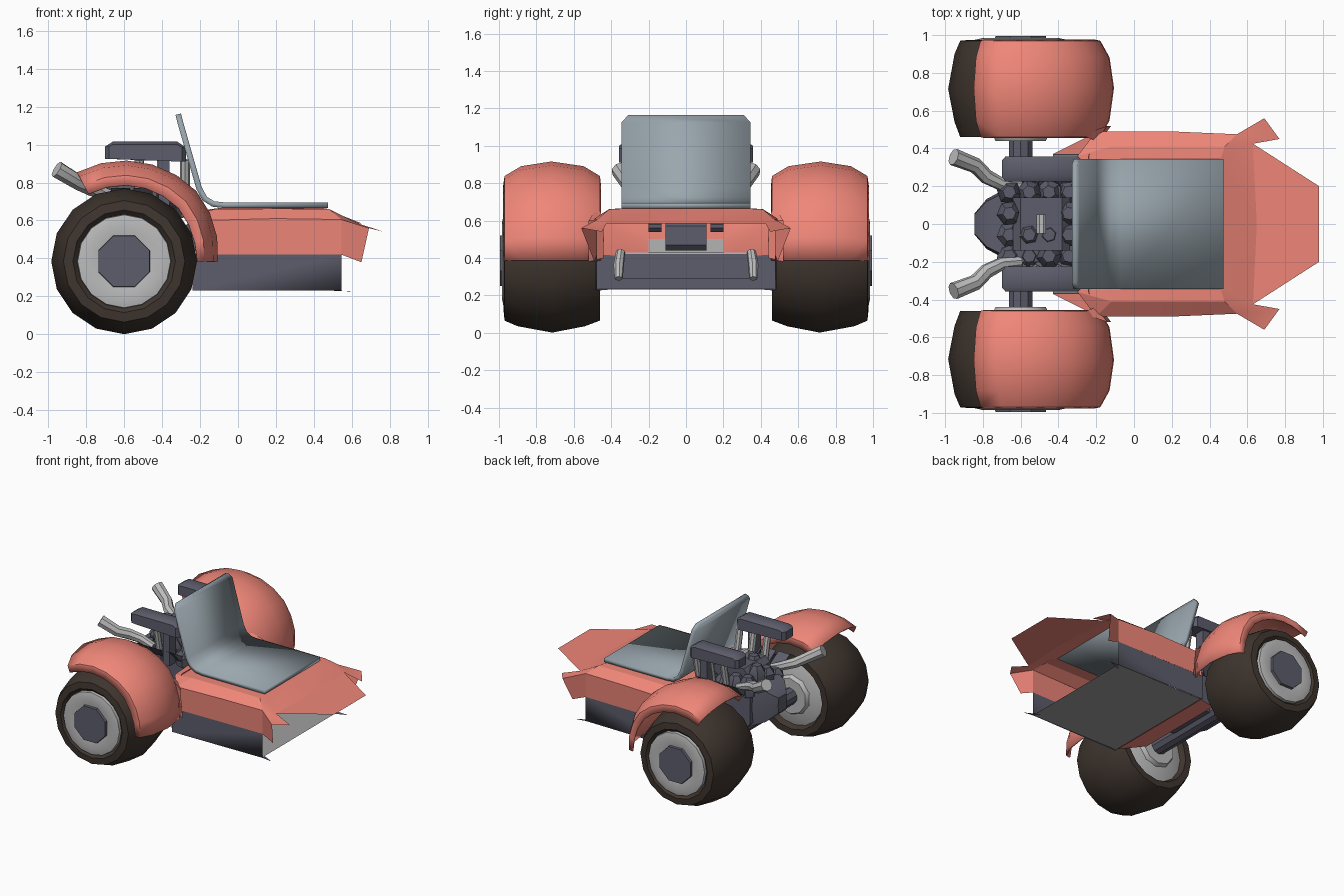
import bpy, bmesh, math, random
from mathutils import Vector

if "Cube" in bpy.data.objects:
    bpy.data.objects.remove(bpy.data.objects["Cube"])

random.seed(4)


def mat(name, c):
    m = bpy.data.materials.new(name)
    m.diffuse_color = (*c, 1)
    m.use_nodes = True
    m.node_tree.nodes["Principled BSDF"].inputs["Base Color"].default_value = m.diffuse_color
    return m


RED = mat("red_paint", (.87, .24, .19))
TYRE = mat("tyre_rubber", (.05, .036, .028))
DARK = mat("dark_metal", (.11, .11, .15))
SEAT = mat("seat_grey", (.32, .38, .42))
FLOOR = mat("floor_grey", (.35, .35, .35))
METAL = mat("light_metal", (.5, .5, .5))


def make(name, verts, faces, material, mirror=False, thick=0, angle=35):
    me = bpy.data.meshes.new(name)
    me.from_pydata([tuple(v) for v in verts], [], faces)
    bm = bmesh.new()
    bm.from_mesh(me)
    bmesh.ops.recalc_face_normals(bm, faces=bm.faces)
    bm.to_mesh(me)
    bm.free()
    ob = bpy.data.objects.new(name, me)
    bpy.context.collection.objects.link(ob)
    me.materials.append(material)
    if thick:
        s = ob.modifiers.new("thickness", 'SOLIDIFY')
        s.thickness, s.offset = thick, 0
    if mirror:
        ob.modifiers.new("mirror", 'MIRROR').use_axis = (False, True, False)
    bpy.ops.object.select_all(action='DESELECT')
    ob.select_set(True)
    bpy.context.view_layer.objects.active = ob
    bpy.ops.object.shade_smooth_by_angle(angle=math.radians(angle))
    return ob


def loft(name, rings, material, closed=True, caps=True, **kw):
    n = len(rings[0])
    verts = [p for r in rings for p in r]
    faces = []
    for i in range(len(rings) - 1):
        for j in range(n if closed else n - 1):
            k = (j + 1) % n
            faces.append((i*n + j, i*n + k, (i+1)*n + k, (i+1)*n + j))
    if closed and caps:
        faces += [tuple(range(n)), tuple(range((len(rings)-1)*n, len(rings)*n))]
    return make(name, verts, faces, material, **kw)


def box(name, x, y, z, material, ch=0, **kw):
    # box with optional chamfered corners in the xz outline
    prof = [(x[0]+ch, z[0]), (x[1]-ch, z[0]), (x[1], z[0]+ch), (x[1], z[1]-ch),
            (x[1]-ch, z[1]), (x[0]+ch, z[1]), (x[0], z[1]-ch), (x[0], z[0]+ch)]
    if not ch:
        prof = prof[0:1] + prof[1:2] + prof[4:6]
    return loft(name, [[(a, yy, b) for a, b in prof] for yy in y], material, **kw)


def lathe(name, c, prof, n, material, turn=.5, **kw):
    # prof: (y, radius) pairs around an axis parallel to y through c = (x, z)
    rings = [[(c[0] + r*math.cos(2*math.pi*(i+turn)/n), y,
               c[1] + r*math.sin(2*math.pi*(i+turn)/n)) for i in range(n)] for y, r in prof]
    return loft(name, rings, material, **kw)


def tube(name, pts, radii, n, material, **kw):
    pts = [Vector(p) for p in pts]
    rings = []
    for i, p in enumerate(pts):
        d = (pts[min(i+1, len(pts)-1)] - pts[max(i-1, 0)]).normalized()
        u = d.cross(Vector((0, 1, .3))).normalized()
        v = d.cross(u)
        rings.append([p + radii[i]*(math.cos(2*math.pi*j/n)*u + math.sin(2*math.pi*j/n)*v)
                      for j in range(n)])
    return loft(name, rings, material, **kw)


# Wheels
WC = (-.6, .385)
lathe("tyre", WC, [(.52, .24), (.46, .27), (.46, .32), (.54, .35), (.715, .384),
                   (.90, .35), (.97, .32), (.975, .27), (.95, .245)], 16, TYRE,
      turn=0, mirror=True, caps=False, angle=45)
lathe("wheel_rim", WC, [(.47, .15), (.50, .25), (.93, .25), (.975, .245), (.985, .2), (.975, .15)],
      16, METAL, turn=0, mirror=True)
lathe("hub_cap", WC, [(.95, .15), (.995, .145)], 8, DARK, mirror=True)
lathe("hub_inner", WC, [(.44, .14), (.5, .17)], 10, METAL, mirror=True)
lathe("axle", WC, [(-.47, .065), (.47, .065)], 10, DARK)

# Fenders wrapped over the wheels
section = [(.46, .40), (.465, .45), (.55, .50), (.72, .525), (.88, .50), (.965, .45), (.972, .40)]
rings = []
for i in range(9):
    t = math.radians(118 * i / 8)
    k = .93 + .07 * min(1, i / 3)
    rings.append([(WC[0] + max(r*k, .385)*math.cos(t), y, WC[1] + max(r*k, .385)*math.sin(t))
                  for y, r in section])
loft("fender", rings, RED, closed=False, mirror=True, thick=.012, angle=50)
make("fender_bracket", [(-.2, .47, .38), (-.12, .52, .38), (-.14, .52, .6), (-.28, .47, .68),
                        (-.2, .44, .6), (-.18, .44, .4)],
     [(0, 1, 2, 3), (1, 5, 4, 2), (2, 4, 3)], RED, mirror=True)

# Open lower hull: sides, floor, rear wall and belly
make("hull_side", [(-.24, .485, .23), (.545, .475, .23), (.545, .475, .42), (-.24, .485, .42),
                   (.63, .48, .225), (.5, .42, .23)],
     [(0, 1, 2, 3), (1, 4, 5)], DARK, mirror=True, angle=20)
make("floor", [(-.22, -.475, .232), (.545, -.475, .232), (.545, .475, .232), (-.22, .475, .232)],
     [(0, 1, 2, 3)], FLOOR)
make("rear_wall", [(-.23, -.485, .23), (-.23, .485, .23), (-.23, .485, .42), (-.23, .2, .40),
                   (-.23, -.2, .40), (-.23, -.485, .42)], [(0, 1, 2, 3, 4, 5)], DARK)
make("belly_panel", [(-.22, -.475, .232), (-.22, .475, .232), (-.43, .37, .29), (-.43, -.37, .29)],
     [(0, 1, 2, 3)], RED)
make("rear_panel", [(-.23, .2, .40), (-.23, .485, .42), (-.2, .485, .6), (-.22, .2, .5),
                    (-.24, .36, .64), (-.22, 0, .5), (-.24, 0, .64)],
     [(0, 1, 2, 3), (3, 2, 4), (3, 4, 6, 5)], RED, mirror=True)
make("rear_plate", [(-.235, -.2, .4), (-.235, .2, .4), (-.225, .2, .5), (-.225, -.2, .5)],
     [(0, 1, 2, 3)], METAL)

# Upper bodywork: skirts, deck rim, flat nose and corner fins
make("side_skirt", [(-.15, .485, .42), (.545, .475, .42), (.545, .475, .605), (.2, .49, .61),
                    (-.2, .49, .6), (.65, .49, .38), (.69, .56, .56)],
     [(0, 1, 2, 3, 4), (1, 5, 6, 2)], RED, mirror=True, angle=20)
make("deck", [(-.2, .49, .6), (.2, .49, .61), (.545, .475, .605), (-.12, .41, .66), (.2, .41, .662),
              (.48, .41, .66), (-.3, .36, .62), (-.1, .32, .665), (.2, .32, .665), (.45, .32, .665),
              (.63, .425, .585), (.69, .56, .56), (.77, .45, .54), (.98, .2, .583), (.98, 0, .583),
              (.65, 0, .585), (.45, 0, .665), (-.3, 0, .64), (-.1, 0, .665)],
     [(0, 1, 4, 3), (1, 2, 5, 4), (3, 4, 8, 7), (4, 5, 9, 8), (0, 3, 6), (3, 7, 6),
      (2, 10, 5), (2, 11, 12, 10), (5, 10, 15, 16, 9), (10, 13, 14, 15), (6, 7, 18, 17)],
     RED, mirror=True, angle=20)

# Bent sheet seat with clipped top corners
path = [(-.315, 1.16, .31), (-.305, 1.12, .345), (-.205, .77, .345), (-.175, .715, .345),
        (-.13, .687, .345), (-.07, .68, .345), (.475, .68, .345)]
loft("seat", [[(x, -w, z), (x, w, z)] for x, z, w in path], SEAT, closed=False, thick=.03)

# Gearbox and pedals seen through the open nose
box("gearbox", (-.28, -.05), (-.11, .11), (.44, .6), DARK, ch=.03)
box("gearbox_ear", (-.15, -.06), (.13, .2), (.54, .6), DARK, ch=.02, mirror=True)
tube("pedal_bar", [(-.2, .35, .43), (-.12, .36, .36), (-.08, .36, .29)], [.025, .028, .022], 8,
     METAL, mirror=True)

# Engine
box("chassis_box", (-.43, -.22), (-.37, .37), (.29, .42), DARK)
box("chassis_top", (-.43, -.22), (-.365, .365), (.42, .43), METAL)
box("engine_block", (-.70, -.32), (-.2, .2), (.36, .72), DARK, ch=.07)
loft("engine_tail", [[(x, -w, a), (x, w, a), (x, w*1.1, (a+b)/2), (x, w, b), (x, -w, b),
                      (x, -w*1.1, (a+b)/2)] for x, w, a, b in
                     ((-.68, .17, .4, .7), (-.78, .12, .44, .68), (-.845, .05, .5, .62))], DARK)
box("engine_top", (-.64, -.34), (-.14, .14), (.70, .82), DARK, ch=.04)

# Irregular castings covering the engine
for i in range(16):
    cx, cy = -.66 + .105*(i % 4), -.17 + .113*(i // 4)
    cz = .79 - abs(cy)*.5 + random.uniform(-.04, .03)
    a, h = random.uniform(0, 1.5), random.uniform(.06, .09)
    loft("casting_%d" % i, [[(cx + r*math.cos(a+j*math.pi/3), cy + r*math.sin(a+j*math.pi/3), cz+z)
         for j in range(6)] for r, z in ((.06, -h), (.068, 0), (.035, h*.7))], DARK)
for i in range(3):
    x = -.62 + i*.12
    loft("cylinder_head_%d" % i, [[(x-.05, y-.03*s, z-.04), (x+.05, y-.03*s, z-.04),
         (x+.05, y+.03*s, z+.05), (x-.05, y+.03*s, z+.05)]
         for y, z, s in ((.1, .6, 1), (.3, .72, 1.4))], DARK, mirror=True)
    tube("intake_pipe_%d" % i, [(x+.1, .24, .72), (x+.1, .28, .92)], [.026, .026], 8, METAL,
         mirror=True)
box("top_cap", (-.515, -.465), (-.05, .05), (.8, .88), METAL, ch=.015)

# Long covers either side of the engine
loft("side_cover", [[(-.70+d, y, .925), (-.275-d, y, .91), (-.275-d, y, .985), (-.32, y, 1.0+e),
                     (-.66, y, 1.0+e), (-.70+d, y, .99)]
                    for y, d, e in ((.225, .02, 0), (.25, 0, .015), (.335, 0, .015), (.358, .02, 0))],
     DARK, mirror=True)
box("cover_mount", (-.42, -.36), (.26, .34), (.66, .92), DARK, mirror=True)

# Exhaust pipes
tube("exhaust_pipe", [(-.60, .20, .70), (-.70, .21, .74), (-.78, .25, .77), (-.84, .31, .80),
                      (-.955, .355, .87)], [.03, .035, .04, .042, .046], 8, METAL, mirror=True)
